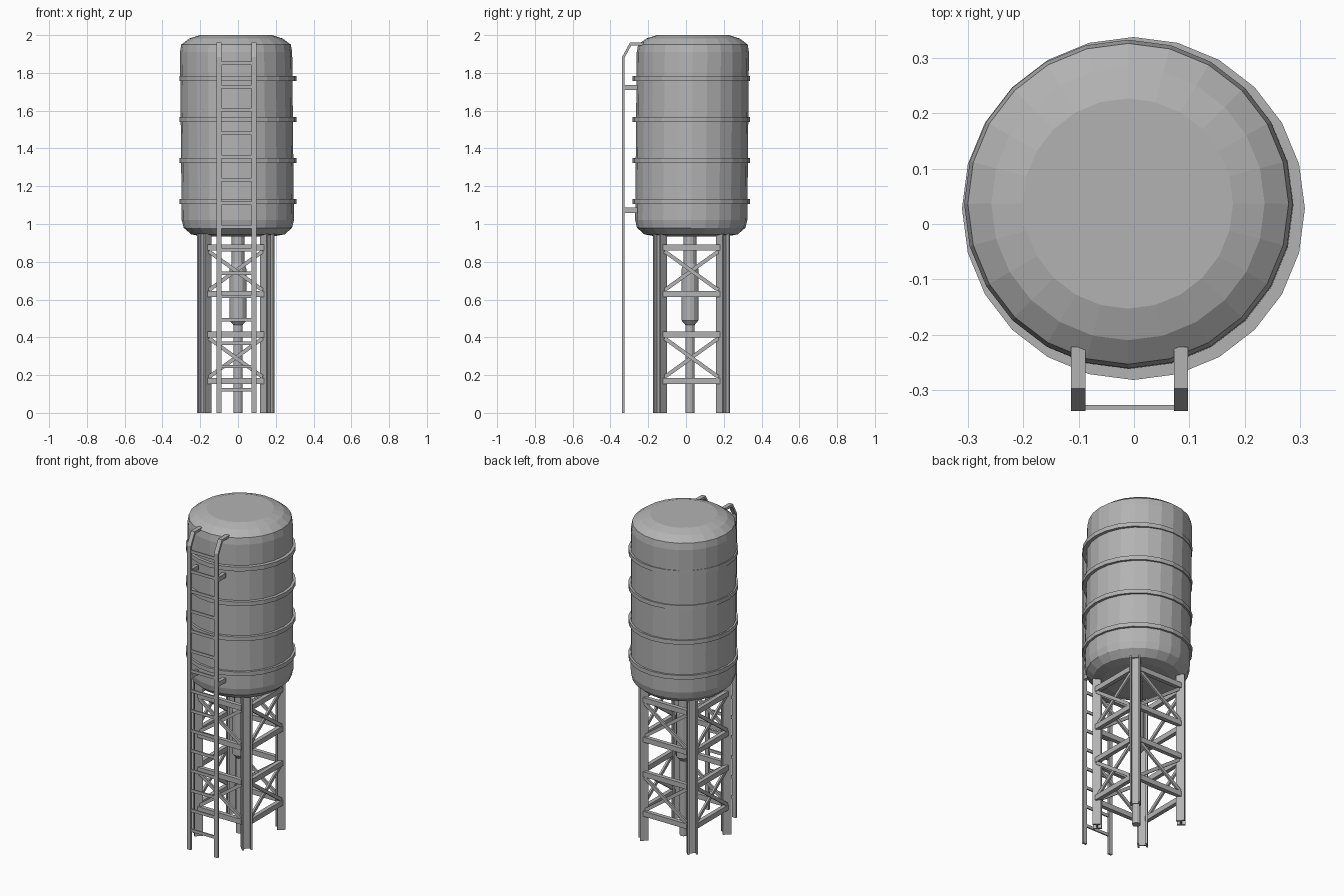
import bpy, bmesh
from math import cos, sin, pi, radians
from mathutils import Vector, Matrix

cube = bpy.data.objects.get("Cube")
if cube:
    bpy.data.objects.remove(cube, do_unlink=True)

GREY = (0.45, 0.45, 0.45, 1)
steel = bpy.data.materials.new("grey steel")
steel.use_nodes = True
steel.diffuse_color = GREY
steel.node_tree.nodes["Principled BSDF"].inputs["Base Color"].default_value = GREY


def finish(name, bm):
    bmesh.ops.recalc_face_normals(bm, faces=bm.faces)
    mesh = bpy.data.meshes.new(name)
    bm.to_mesh(mesh)
    bm.free()
    mesh.materials.append(steel)
    ob = bpy.data.objects.new(name, mesh)
    bpy.context.collection.objects.link(ob)
    return ob


def lathe(name, profile, sides, base, top=None, closed=False):
    """Revolve (radius, z) points; the axis runs from base to top in plan."""
    bm = bmesh.new()
    top = top or base
    z0, z1 = min(p[1] for p in profile), max(p[1] for p in profile)
    rings = []
    for r, z in profile:
        c = Vector(base).lerp(Vector(top), (z - z0) / (z1 - z0))
        rings.append([bm.verts.new((c.x + r * cos(2 * pi * i / sides),
                                    c.y + r * sin(2 * pi * i / sides), z))
                      for i in range(sides)])
    pairs = list(zip(rings, rings[1:]))
    if closed:
        pairs.append((rings[-1], rings[0]))
    else:
        bm.faces.new(rings[0])
        bm.faces.new(rings[-1])
    for a, b in pairs:
        for i in range(sides):
            j = (i + 1) % sides
            bm.faces.new((a[i], a[j], b[j], b[i]))
    return finish(name, bm)


def add_box(bm, centre, size, turn=0):
    m = (Matrix.Translation(centre) @ Matrix.Rotation(turn, 4, 'Z')
         @ Matrix.Diagonal((*size, 1)))
    bmesh.ops.create_cube(bm, size=1, matrix=m)


def add_bar(bm, a, b, width, depth):
    """Rectangular bar between two points, depth measured sideways."""
    a, b = Vector(a), Vector(b)
    d = b - a
    m = (Matrix.Translation((a + b) / 2) @ d.to_track_quat('X', 'Z').to_matrix().to_4x4()
         @ Matrix.Diagonal((d.length, depth, width, 1)))
    bmesh.ops.create_cube(bm, size=1, matrix=m)


# Tank with softened shoulders, leaning very slightly
lathe("tank", [(0.19, 0.935), (0.247, 0.945), (0.287, 0.98), (0.297, 1.02),
               (0.297, 1.91), (0.29, 1.95), (0.247, 1.982), (0.19, 2.0)],
      24, (0, 0.027), (-0.011, 0.037))

# Hoops around the tank
for n, z in enumerate((1.12, 1.337, 1.554, 1.77)):
    lathe(f"tank_hoop_{n + 1}", [(0.285, z - 0.013), (0.31, z - 0.013),
                                 (0.31, z + 0.013), (0.285, z + 0.013)],
          24, (-0.001, 0.028), closed=True)

# Centre pipe with a wider lagged section
lathe("centre_pipe", [(0.024, 0), (0.024, 0.465), (0.045, 0.49), (0.045, 0.76),
                      (0.034, 0.79), (0.034, 0.95)], 12, (0, 0.021))

# Four H-section legs, turned diagonally at the corners
CX, CY, HALF = -0.012, 0.029, 0.167
for side, sx in (("left", 1), ("right", -1)):
    for end, sy in (("front", -1), ("back", 1)):
        bm = bmesh.new()
        turn = radians(45) * sx * sy
        across = Vector((-sin(turn), cos(turn), 0))
        centre = Vector((CX + sx * HALF, CY + sy * HALF, 0.475))
        add_box(bm, centre, (0.008, 0.05, 0.95), turn)
        for k in (-1, 1):
            add_box(bm, centre + across * 0.024 * k, (0.048, 0.01, 0.95), turn)
        finish(f"{end}_{side}_leg", bm)

# Girts and crossed braces on each face of the tower
OUT, REACH = 0.183, 0.15
for n, face in enumerate(("front", "left", "back", "right")):
    spin = Matrix.Translation((CX, CY, 0)) @ Matrix.Rotation(n * pi / 2, 4, 'Z')
    bm = bmesh.new()
    for low, high in ((0.17, 0.415), (0.63, 0.875)):
        for z in (low, high):
            add_bar(bm, (-REACH, -OUT, z), (REACH, -OUT, z), 0.032, 0.025)
        for k in (-1, 1):
            y = -OUT + 0.004 * k
            add_bar(bm, (-k * 0.142, y, low + 0.02), (k * 0.142, y, high - 0.02),
                    0.02, 0.012)
    bm.transform(spin)
    finish(f"{face}_bracing", bm)

# Ladder rails bending over towards the tank top
RAIL = [(-0.338, 0), (-0.338, 1.885), (-0.297, 1.96), (-0.222, 1.96),
        (-0.235, 1.945), (-0.290, 1.945), (-0.325, 1.88), (-0.325, 0)]
RAILS = (("left", 0.085), ("right", -0.101))
for side, x in RAILS:
    bm = bmesh.new()
    near, far = ([bm.verts.new((x + dx, y, z)) for y, z in RAIL] for dx in (-0.013, 0.013))
    for i in range(len(RAIL)):
        j = (i + 1) % len(RAIL)
        bm.faces.new((near[i], near[j], far[j], far[i]))
    # end caps, one quad per straight run
    for i in range(3):
        for v in (near, far):
            bm.faces.new((v[i], v[i + 1], v[6 - i], v[7 - i]))
    finish(f"ladder_{side}_rail", bm)

    # Brackets holding the rail to the tank
    bm = bmesh.new()
    for z in (1.073, 1.723):
        add_box(bm, (x, -0.292, z), (0.022, 0.07, 0.028))
    finish(f"ladder_{side}_brackets", bm)

# Ladder rungs
bm = bmesh.new()
for i in range(15):
    add_box(bm, (-0.008, -0.3315, 0.122 + i * 0.1235), (0.17, 0.008, 0.018))
finish("ladder_rungs", bm)
